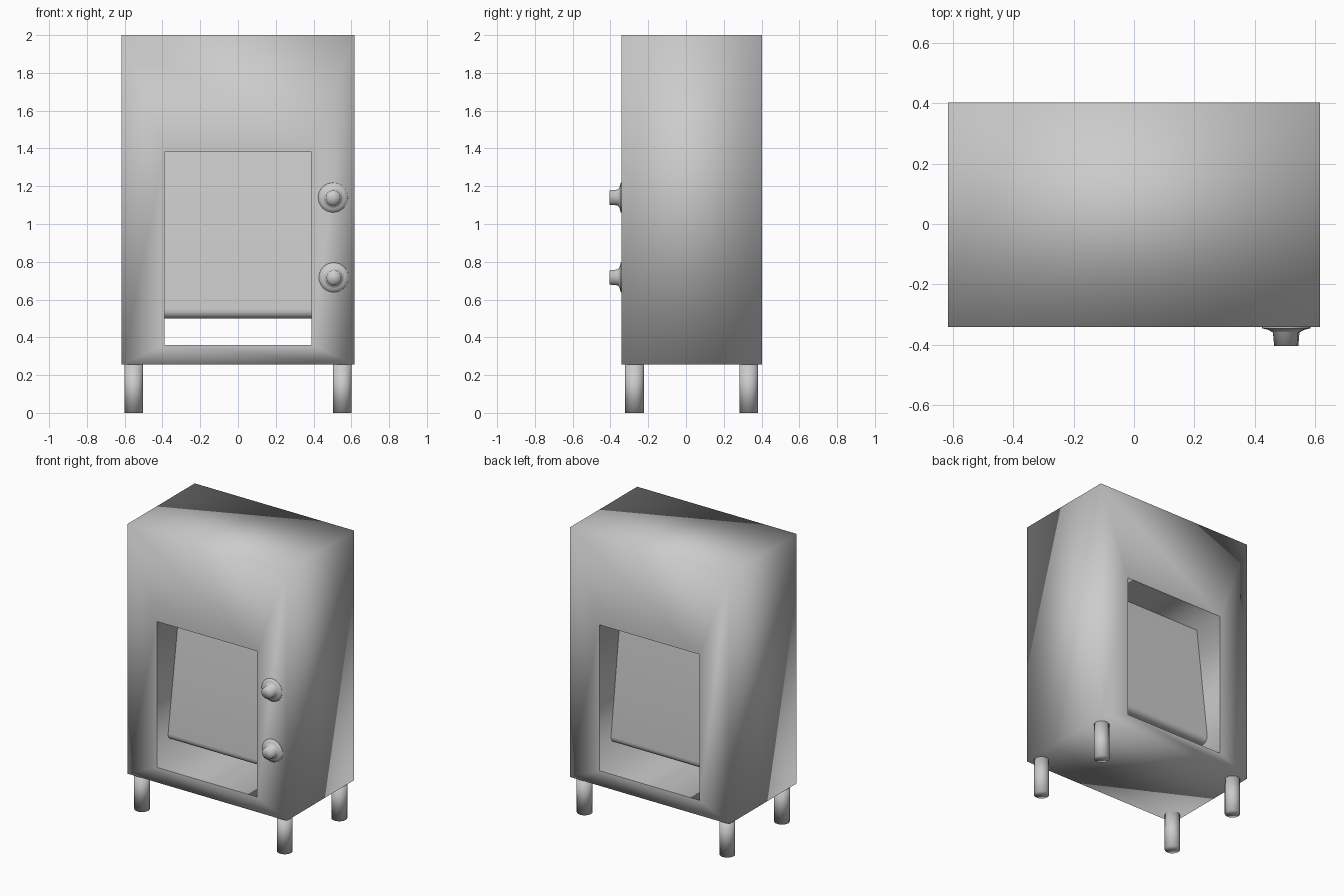
import bpy, bmesh, math
from mathutils import Matrix, Vector

old = bpy.data.objects.get("Cube")
if old:
    bpy.data.objects.remove(old)

# One plain grey for everything
grey = bpy.data.materials.new("plain_grey")
GREY = (0.6, 0.6, 0.6, 1)
grey.diffuse_color = GREY
grey.use_nodes = True
grey.node_tree.nodes["Principled BSDF"].inputs["Base Color"].default_value = GREY


def finish(name, bm, smooth=True):
    bmesh.ops.recalc_face_normals(bm, faces=bm.faces[:])
    for f in bm.faces:
        f.smooth = smooth
    mesh = bpy.data.meshes.new(name)
    bm.to_mesh(mesh)
    bm.free()
    mesh.materials.append(grey)
    obj = bpy.data.objects.new(name, mesh)
    bpy.context.collection.objects.link(obj)
    return obj


FRONT, BACK = -0.342, 0.403
HOLE_TOP, HOLE_HALF = 1.38, 0.388


def rectangle(bm, half, low, high, y):
    corners = ((-half, low), (half, low), (half, high), (-half, high))
    return [bm.verts.new((x, y, z)) for x, z in corners]


# Cabinet: softly shaded box with a rectangular opening right through it
bm = bmesh.new()
outer = (0.617, 0.255, 2.0)
inner = (HOLE_HALF, 0.36, HOLE_TOP)
rings = [rectangle(bm, *outer, FRONT), rectangle(bm, *outer, BACK),
         rectangle(bm, *inner, BACK), rectangle(bm, *inner, FRONT)]
for r, ring in enumerate(rings):
    following = rings[(r + 1) % 4]
    for i in range(4):
        j = (i + 1) % 4
        bm.faces.new((ring[i], ring[j], following[j], following[i]))
for ring in rings[2:]:
    for i in range(4):
        bm.edges.get((ring[i], ring[(i + 1) % 4])).smooth = False
finish("cabinet", bm)

# Tapered block hanging from the top of the opening, lower edges rounded
bm = bmesh.new()
profile = ((-0.225, 0.5), (0.28, 0.5), (0.17, HOLE_TOP), (-0.095, HOLE_TOP))
side = bm.faces.new([bm.verts.new((-HOLE_HALF, y, z)) for y, z in profile])
extruded = bmesh.ops.extrude_face_region(bm, geom=[side], use_keep_orig=True)
moved = [v for v in extruded["geom"] if isinstance(v, bmesh.types.BMVert)]
bmesh.ops.translate(bm, verts=moved, vec=(2 * HOLE_HALF, 0, 0))
lower = [e for e in bm.edges
         if all(v.co.z < 0.6 for v in e.verts) and e.calc_length() > 0.7]
bmesh.ops.bevel(bm, geom=lower, offset=0.05, segments=5, profile=0.5, affect="EDGES")
block = finish("hanging_block", bm)
for edge in block.data.edges:
    a, b = (block.data.vertices[i].co for i in edge.vertices)
    edge.use_edge_sharp = abs(a.x - b.x) < 0.01 or min(a.z, b.z) > 1.3

# Four round legs
for depth, y in (("front", -0.272), ("back", 0.332)):
    for label, x in (("right", -0.552), ("left", 0.552)):
        bm = bmesh.new()
        bmesh.ops.create_cone(bm, cap_ends=True, segments=32, radius1=0.05,
                              radius2=0.05, depth=0.26,
                              matrix=Matrix.Translation((x, y, 0.13)))
        finish(f"{depth}_{label}_leg", bm)

# Two knobs: a flared flange with a short stem, turned around the y axis
knob_profile = ((0, 0.002), (0.079, 0.002), (0.078, -0.004), (0.058, -0.009),
                (0.042, -0.018), (0.038, -0.063), (0, -0.063))
for label, x, z in (("upper", 0.503, 1.14), ("lower", 0.507, 0.717)):
    bm = bmesh.new()
    centre = Vector((x, FRONT, z))
    verts = [bm.verts.new(centre + Vector((r, y, 0))) for r, y in knob_profile]
    edges = [bm.edges.new(pair) for pair in zip(verts, verts[1:])]
    bmesh.ops.spin(bm, geom=verts + edges, cent=centre, axis=(0, 1, 0),
                   angle=math.tau, steps=32)
    bmesh.ops.remove_doubles(bm, verts=bm.verts[:], dist=0.0005)
    finish(f"{label}_knob", bm)
